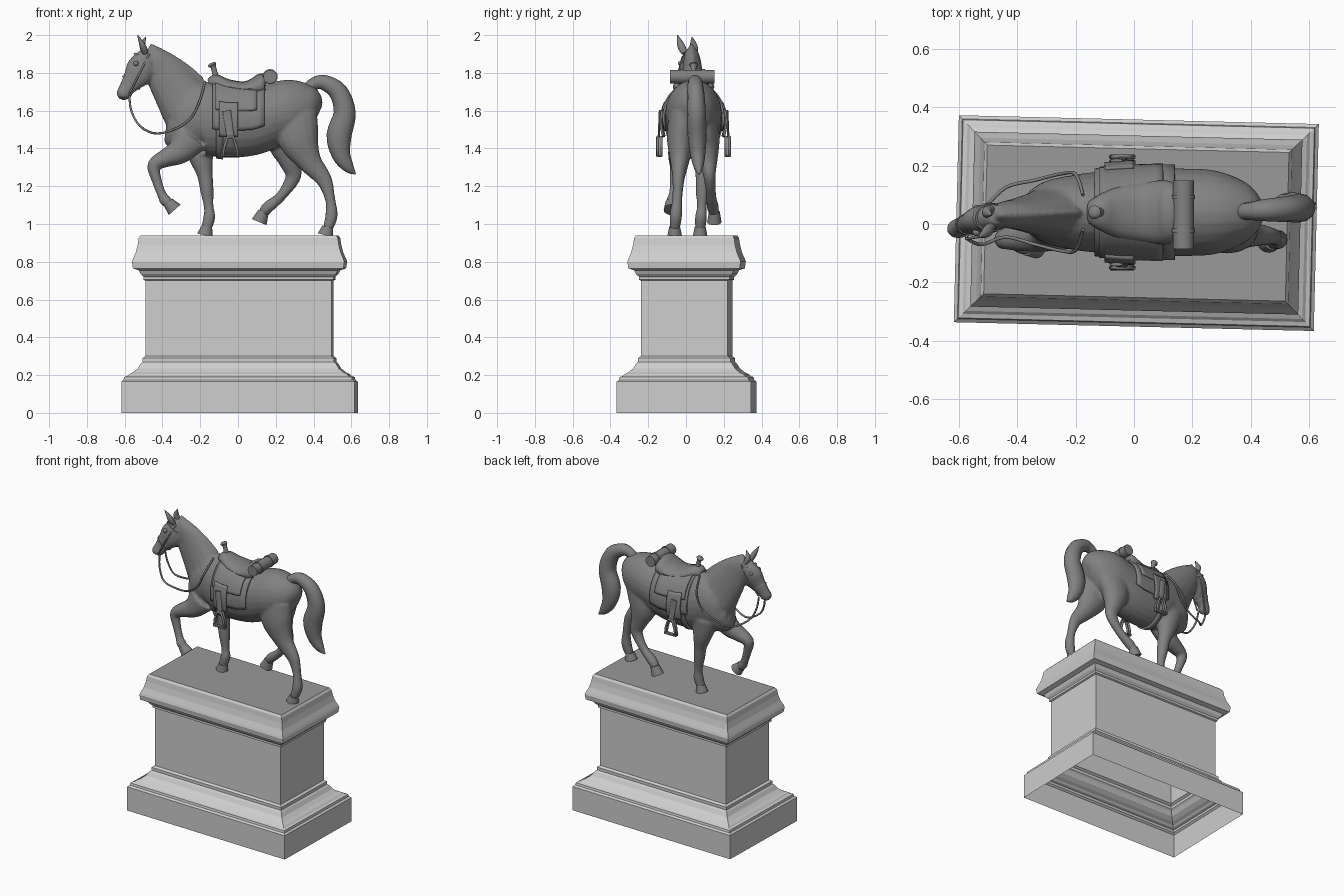
import bpy, bmesh, math
from mathutils import Vector, Matrix

MIDDLE = 0.04          # sideways centre line of the horse
STAND = 0.94           # height of the plinth top

default_cube = bpy.data.objects.get("Cube")
if default_cube:
    bpy.data.objects.remove(default_cube, do_unlink=True)


def make_material(name, value):
    material = bpy.data.materials.new(name)
    material.use_nodes = True
    colour = (value, value, value, 1.0)
    material.diffuse_color = colour
    for node in material.node_tree.nodes:
        if node.type == 'BSDF_PRINCIPLED':
            node.inputs["Base Color"].default_value = colour
    return material


bronze = make_material("dark bronze grey", 0.22)
stone = make_material("light stone grey", 0.62)
slab = make_material("plinth top grey", 0.32)


def finish(bm, name, materials, smooth=True, sharp_angle=45):
    """Turn a bmesh into a named, shaded object."""
    bmesh.ops.recalc_face_normals(bm, faces=bm.faces)
    mesh = bpy.data.meshes.new(name)
    bm.to_mesh(mesh)
    bm.free()
    for material in materials:
        mesh.materials.append(material)
    if smooth:
        mesh.shade_smooth()
        mesh.set_sharp_from_angle(angle=math.radians(sharp_angle))
    obj = bpy.data.objects.new(name, mesh)
    bpy.context.scene.collection.objects.link(obj)
    return obj


def spline(points, steps):
    """Catmull-Rom samples through vectors of any length."""
    padded = [points[0]] + points + [points[-1]]
    samples = []
    for before, a, b, after in zip(padded, padded[1:], padded[2:], padded[3:]):
        for i in range(steps):
            t = i / steps
            samples.append(a + (b - before) * (t / 2)
                           + (before * 2 - a * 5 + b * 4 - after) * (t * t / 2)
                           + (a * 3 - before - b * 3 + after) * (t ** 3 / 2))
    return samples + [points[-1]]


def loft(bm, stations, y_start=MIDDLE, y_end=None, steps=4, sides=16):
    """Sweep ellipses; a station is (x, z, half width, half depth)."""
    y_end = y_start if y_end is None else y_end
    keys = []
    for i, (x, z, width, *depth) in enumerate(stations):
        y = y_start + (y_end - y_start) * i / (len(stations) - 1)
        keys.append(Vector((x, y, z, width, depth[0] if depth else width)))
    samples = spline(keys, steps) if steps > 1 else keys
    centres = [Vector(s[:3]) for s in samples]
    rings = []
    for i, sample in enumerate(samples):
        along = (centres[min(i + 1, len(centres) - 1)] - centres[max(i - 1, 0)]).normalized()
        side = Vector((0, 1, 0))
        side = (side - along * side.dot(along)).normalized()
        normal = along.cross(side)
        ring = []
        for k in range(sides):
            angle = math.tau * k / sides
            ring.append(bm.verts.new(centres[i] + side * sample[3] * math.cos(angle)
                                     + normal * sample[4] * math.sin(angle)))
        rings.append(ring)
    for low, high in zip(rings, rings[1:]):
        for k in range(sides):
            n = (k + 1) % sides
            bm.faces.new((low[k], low[n], high[n], high[k]))
    bm.faces.new(rings[0][::-1])
    bm.faces.new(rings[-1])


def part(name, stations, *args, **options):
    bm = bmesh.new()
    loft(bm, stations, *args, **options)
    return finish(bm, name, [bronze])


def tube(name, points, radius, closed=False):
    """Round strap or cord along a smooth path."""
    curve = bpy.data.curves.new(name, 'CURVE')
    curve.dimensions = '3D'
    curve.bevel_depth = radius
    curve.bevel_resolution = 2
    curve.use_fill_caps = True
    path = [Vector(p) for p in points]
    path = path if closed else spline(path, 5)
    line = curve.splines.new('POLY')
    line.points.add(len(path) - 1)
    for point, place in zip(line.points, path):
        point.co = (*place, 1)
    line.use_cyclic_u = closed
    curve.materials.append(bronze)
    obj = bpy.data.objects.new(name, curve)
    bpy.context.scene.collection.objects.link(obj)


# Pedestal: rectangular rings of (height, inset), open underneath
bm = bmesh.new()
turn = Matrix.Rotation(math.radians(-1.4), 3, 'Z')
profile = [(0, 0), (.165, 0), (.175, .012), (.19, .015), (.195, .03), (.205, .04),
           (.215, .06), (.235, .085), (.26, .1), (.27, .11), (.29, .11), (.3, .125),
           (.7, .125), (.705, .115), (.72, .115), (.735, .1), (.755, .09), (.765, .06),
           (.8, .055), (.815, .06), (.85, .075), (.89, .085), (.925, .09), (STAND, .1)]
rings = []
for height, inset in profile:
    x, y = 0.6175 - inset, 0.355 - inset
    corners = ((-x, -y), (x, -y), (x, y), (-x, y))
    rings.append([bm.verts.new(turn @ Vector((a, b, height)) + Vector((.008, .003, 0)))
                  for a, b in corners])
for low, high in zip(rings, rings[1:]):
    for k in range(4):
        n = (k + 1) % 4
        bm.faces.new((low[k], low[n], high[n], high[k]))
bm.faces.new(rings[-1]).material_index = 1
finish(bm, "pedestal", [stone, slab], smooth=False)

# Horse body: overlapping lofts fused into one skin
torso = [(-.385, 1.48, .03, .04), (-.36, 1.48, .07, .085), (-.3, 1.5, .105, .13),
         (-.2, 1.56, .13, .19), (-.05, 1.54, .145, .19), (.08, 1.545, .15, .18),
         (.18, 1.575, .15, .165), (.27, 1.6, .145, .165), (.35, 1.6, .12, .145),
         (.4, 1.59, .085, .11), (.425, 1.58, .03, .05)]
neck = [(-.47, 1.92, .03, .035), (-.44, 1.87, .045, .075), (-.39, 1.8, .055, .105),
        (-.32, 1.7, .075, .13), (-.25, 1.6, .1, .15), (-.18, 1.52, .1, .13)]
head = [(-.47, 1.91, .035, .04), (-.5, 1.85, .05, .072), (-.525, 1.8, .048, .078),
        (-.56, 1.755, .037, .057), (-.59, 1.715, .032, .042),
        (-.605, 1.685, .034, .04), (-.61, 1.665, .022, .024)]
mane = [(-.47, 1.94, .015, .02), (-.38, 1.885, .018, .03), (-.28, 1.82, .02, .03),
        (-.19, 1.755, .015, .02)]
raised_foreleg = [(-.25, 1.46, .06, .1), (-.31, 1.385, .058, .07), (-.38, 1.35, .05),
                  (-.445, 1.31, .036), (-.43, 1.23, .027), (-.405, 1.16, .025),
                  (-.385, 1.125, .031), (-.36, 1.105, .026)]
standing_foreleg = [(-.22, 1.48, .06, .1), (-.195, 1.35, .055, .065), (-.175, 1.26, .042),
                    (-.165, 1.18, .036), (-.155, 1.09, .026), (-.152, 1.035, .032),
                    (-.17, .97, .027)]
standing_hindleg = [(.3, 1.58, .07, .12), (.32, 1.45, .075, .11), (.38, 1.33, .05, .065),
                    (.455, 1.235, .032, .043), (.488, 1.13, .027), (.495, 1.045, .033),
                    (.475, .975, .027)]
raised_hindleg = [(.27, 1.58, .07, .12), (.25, 1.44, .07, .1), (.275, 1.33, .05, .058),
                  (.292, 1.25, .032, .042), (.23, 1.15, .027), (.16, 1.09, .032),
                  (.13, 1.055, .026)]
bm = bmesh.new()
loft(bm, torso, sides=24)
loft(bm, neck, .03, MIDDLE)
loft(bm, head, .03, -.028)
loft(bm, mane, .03, MIDDLE)
loft(bm, raised_foreleg, -.03, -.08)
loft(bm, standing_foreleg, .1, .075)
loft(bm, standing_hindleg, -.02, -.06)
loft(bm, raised_hindleg, .1, .15)
body = finish(bm, "horse_body", [bronze])
remesh = body.modifiers.new("Fuse", 'REMESH')
remesh.mode = 'VOXEL'
remesh.voxel_size = 0.009
remesh.use_smooth_shade = True
relax = body.modifiers.new("Relax", 'SMOOTH')
relax.factor = 0.5
relax.iterations = 4

# Hooves
for name, y, top, sole in (("raised_fore_hoof", -.08, (-.37, 1.115), (-.335, 1.075)),
                           ("standing_fore_hoof", .075, (-.165, .985), (-.175, STAND)),
                           ("standing_hind_hoof", -.06, (.475, .985), (.463, STAND)),
                           ("raised_hind_hoof", .15, (.135, 1.065), (.112, 1.01))):
    part(name, [(*top, .029), (*sole, .038, .042)], y, steps=1)

# Tail, ears and eyes
part("tail", [(.35, 1.69, .03), (.39, 1.735, .03, .032), (.45, 1.75, .038, .04),
              (.53, 1.7, .045, .05), (.565, 1.59, .05, .058), (.535, 1.47, .05, .066),
              (.545, 1.37, .04, .05), (.585, 1.3, .025, .03), (.622, 1.265, .004)],
     MIDDLE, .07, sides=12)
for name, tip, root_y, tip_y in (("right_ear", (-.532, 2.0), -.008, -.045),
                                 ("left_ear", (-.488, 1.99), .048, .032)):
    part(name, [(-.49, 1.905, .016), (-.505, 1.945, .02, .017), (*tip, .002)],
         root_y, tip_y, sides=10)
for side in (-1, 1):
    bm = bmesh.new()
    bmesh.ops.create_uvsphere(bm, u_segments=12, v_segments=8, radius=.014,
                              matrix=Matrix.Translation((-.54, .012 + side * .04, 1.85)))
    finish(bm, "left_eye" if side > 0 else "right_eye", [bronze])


# Saddle layers that follow the barrel of the horse
def barrel(x):
    for a, b in zip(torso, torso[1:]):
        if x <= b[0]:
            t = (x - a[0]) / (b[0] - a[0])
            return [p + (q - p) * t for p, q in zip(a[1:], b[1:])]


def wrap(name, x_back, x_front, start, end, gap, columns=8, rows=32):
    bm = bmesh.new()
    grid = []
    for i in range(columns + 1):
        x = x_back + (x_front - x_back) * i / columns
        z, width, height = barrel(x)
        line = []
        for j in range(rows + 1):
            a = math.radians(start + (end - start) * j / rows)
            line.append(bm.verts.new((x, MIDDLE + (width + gap) * math.sin(a),
                                      z + (height + gap) * math.cos(a))))
        grid.append(line)
    for one, two in zip(grid, grid[1:]):
        for j in range(rows):
            bm.faces.new((one[j], one[j + 1], two[j + 1], two[j]))
    shell = finish(bm, name, [bronze]).modifiers.new("Thickness", 'SOLIDIFY')
    shell.thickness = 0.012
    shell.offset = 0


wrap("saddle_blanket", -.135, .14, -104, 104, .008)
wrap("saddle_skirt", -.12, .1, -74, 74, .018)
wrap("girth", -.115, -.08, 90, 270, .006, columns=2)
part("saddle_seat", [(-.15, 1.74, .04, .025), (-.12, 1.75, .06, .042),
                     (-.06, 1.73, .085, .038), (.03, 1.715, .1, .04),
                     (.1, 1.725, .11, .055), (.135, 1.745, .1, .055), (.15, 1.74, .07, .03)])
part("saddle_horn", [(-.115, 1.77, .018), (-.125, 1.81, .014), (-.132, 1.835, .016),
                     (-.136, 1.843, .024), (-.14, 1.853, .014)])

# Bedroll with two straps
for name, radius, span in (("bedroll", .036, (-.085, .15)), ("bedroll_strap", .04, (-.03, -.015)),
                           ("bedroll_strap", .04, (.085, .1))):
    bm = bmesh.new()
    spin = Matrix.Rotation(math.pi / 2, 4, 'X')
    place = Matrix.Translation((.17, sum(span) / 2, 1.78))
    bmesh.ops.create_cone(bm, cap_ends=True, segments=20, radius1=radius, radius2=radius,
                          depth=span[1] - span[0], matrix=place @ spin)
    finish(bm, name, [bronze])

# Paired tack: fenders, stirrups, reins and cheek straps
for side in (-1, 1):
    label = "left" if side > 0 else "right"
    wrap(label + "_fender", -.1, 0, side * 62, side * 112, .026, rows=10)
    part(label + "_stirrup_leather", [(-.06, 1.6, .006, .022), (-.04, 1.46, .006, .02)],
         MIDDLE + side * .178, MIDDLE + side * .184, steps=1)
    loop = ((-.055, 1.46), (-.025, 1.46), (-.008, 1.41), (0, 1.36), (-.08, 1.36), (-.072, 1.41))
    for offset in (.172, .19):
        tube(label + "_stirrup", [(x, MIDDLE + side * offset, z) for x, z in loop], .008, True)
    part(label + "_stirrup_tread", [(-.08, 1.36, .018, .005), (0, 1.36, .018, .005)],
         MIDDLE + side * .181, steps=1)
    rein = ((-.575, .03, 1.68), (-.565, .045, 1.6), (-.52, .06, 1.52), (-.44, .085, 1.48),
            (-.34, .11, 1.5), (-.25, .132, 1.56), (-.2, .13, 1.66), (-.175, .06, 1.755))
    tube(label + "_rein", [(x, (-.01 if x < -.5 else MIDDLE) + side * y, z)
                           for x, y, z in rein], .006)
    tube(label + "_cheek_strap", [(-.47, .028 + side * .036, 1.9),
                                  (-.515, .012 + side * .05, 1.81),
                                  (-.575, -.015 + side * .036, 1.69)], .005)

# Bridle bands around the head
part("noseband", [(-.562, 1.752, .039, .059), (-.568, 1.744, .038, .057)], -.001, steps=1)
part("browband", [(-.488, 1.874, .049, .066), (-.494, 1.864, .052, .07)], .022, steps=1)
